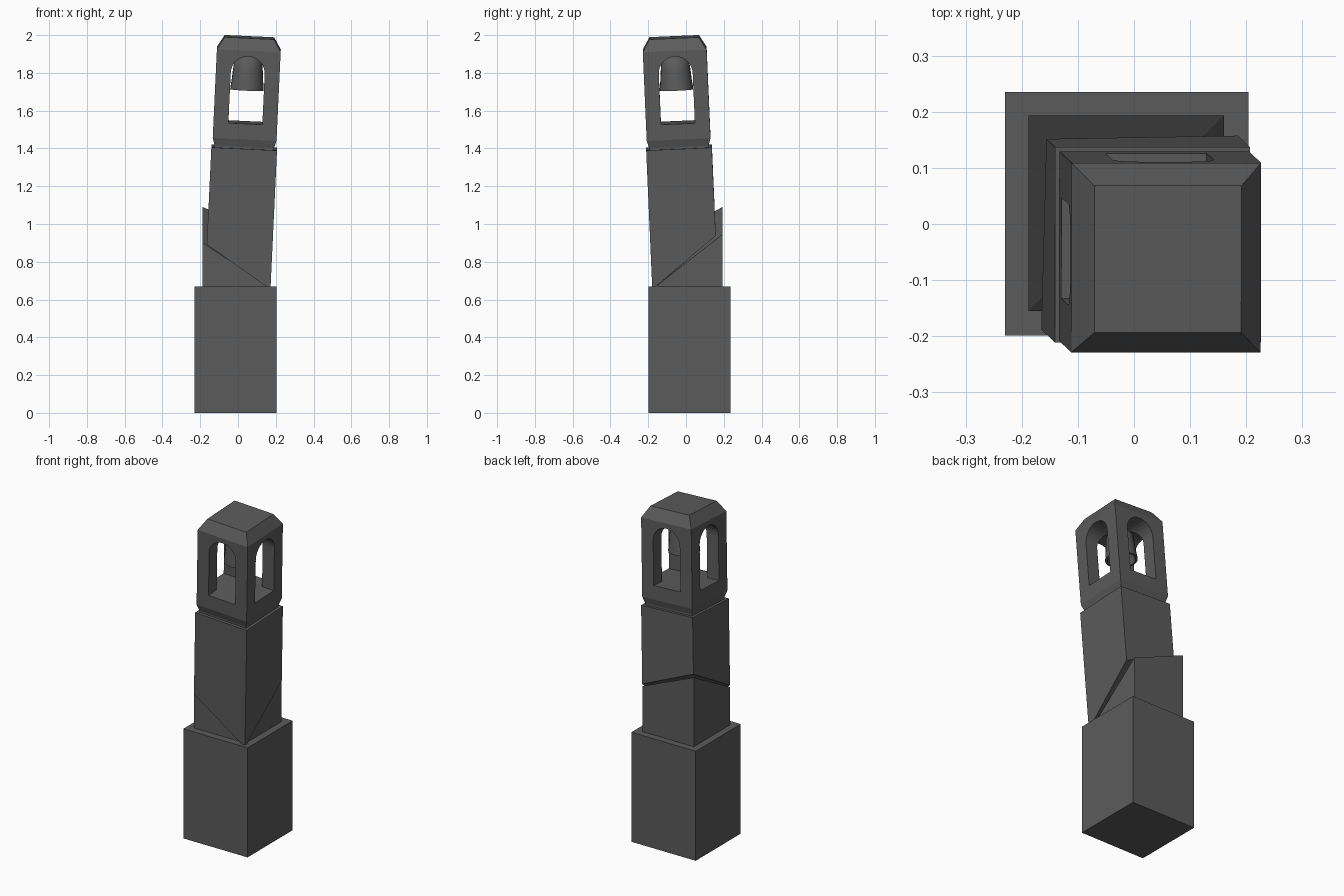
import bpy, bmesh, math
from mathutils import Matrix, Vector

if "Cube" in bpy.data.objects:
    bpy.data.objects.remove(bpy.data.objects["Cube"])

stone = bpy.data.materials.new("dark_grey_stone")
stone.diffuse_color = (0.105, 0.105, 0.105, 1)
stone.use_nodes = True
stone.node_tree.nodes["Principled BSDF"].inputs["Base Color"].default_value = stone.diffuse_color

# Leaning frame of the broken upper tower (origin at the top of its shaft)
axis_z = Vector((0.047, -0.044, 1)).normalized()
axis_y = axis_z.cross(Vector((1, 0, -0.047))).normalized()
axis_x = axis_y.cross(axis_z)
LEAN = Matrix((axis_x, axis_y, axis_z)).transposed().to_4x4()
LEAN.translation = (0.033, -0.037, 1.405)


def finish(name, bm, matrix=Matrix()):
    bmesh.ops.recalc_face_normals(bm, faces=bm.faces)
    mesh = bpy.data.meshes.new(name)
    bm.to_mesh(mesh)
    bm.free()
    ob = bpy.data.objects.new(name, mesh)
    ob.matrix_world = matrix
    mesh.materials.append(stone)
    bpy.context.collection.objects.link(ob)
    return ob


def stack(name, rings, matrix=Matrix(), centre=(0, 0)):
    """Square tower from (half width, heights) rings; corners FL, FR, BR, BL."""
    bm = bmesh.new()
    loops = []
    for half, heights in rings:
        if not isinstance(heights, tuple):
            heights = (heights,) * 4
        signs = ((-1, -1), (1, -1), (1, 1), (-1, 1))
        loops.append([bm.verts.new((centre[0] + sx * half, centre[1] + sy * half, h))
                      for (sx, sy), h in zip(signs, heights)])
    for a, b in zip(loops, loops[1:]):
        for i in range(4):
            j = (i + 1) % 4
            bm.faces.new((a[i], a[j], b[j], b[i]))
    bm.faces.new(loops[0])
    # split end cap of the top along its front-left to back-right ridge
    t = loops[-1]
    bm.faces.new(t) if not isinstance(rings[-1][1], tuple) else [
        bm.faces.new((t[0], t[1], t[2])), bm.faces.new((t[0], t[2], t[3]))]
    return finish(name, bm, matrix)


def arch_cutter(name, turn):
    """Round-headed tunnel running right through the belfry."""
    w, sill, spring = 0.09, 0.133, 0.40
    pts = [(-w, sill), (w, sill)]
    pts += [(w * math.cos(math.pi * i / 16), spring + w * math.sin(math.pi * i / 16))
            for i in range(17)]
    bm = bmesh.new()
    face = bm.faces.new([bm.verts.new((x, -0.4, z)) for x, z in pts])
    ext = bmesh.ops.extrude_face_region(bm, geom=[face])
    bmesh.ops.translate(bm, vec=(0, 0.8, 0),
                        verts=[v for v in ext["geom"] if isinstance(v, bmesh.types.BMVert)])
    ob = finish(name, bm, LEAN @ Matrix.Rotation(turn, 4, 'Z'))
    ob.hide_render = True
    return ob


# Upright base and the broken stub above it
stack("tower_base", [(0.217, 0), (0.217, 0.668)], centre=(-0.013, 0.018))
stack("broken_stub", [(0.174, 0.66), (0.174, (0.90, 0.672, 0.945, 1.09))],
      centre=(-0.014, 0.019))

# Leaning shaft with a slanted broken underside
stack("leaning_shaft", [(0.174, (-0.515, -0.737, -0.468, -0.335)), (0.174, 0)], LEAN)

# Belfry with chamfered foot and roof, pierced by two crossing arches
belfry = stack("belfry", [(0.157, -0.002), (0.157, 0.01), (0.169, 0.05),
                          (0.169, 0.52), (0.131, 0.585)], LEAN)
bpy.context.view_layer.objects.active = belfry
bpy.context.view_layer.update()
for n, turn in enumerate((0, math.pi / 2)):
    cutter = arch_cutter("arch_cutter_%d" % n, turn)
    mod = belfry.modifiers.new("arch", 'BOOLEAN')
    mod.operation = 'DIFFERENCE'
    mod.solver = 'EXACT'
    mod.object = cutter
    bpy.context.view_layer.update()
    bpy.ops.object.modifier_apply(modifier=mod.name)
    bpy.data.objects.remove(cutter)

# Hollow bell hanging from the vault
profile = [(0.0, 0.44), (0.05, 0.43), (0.066, 0.38), (0.077, 0.305), (0.089, 0.305),
           (0.088, 0.32), (0.083, 0.36), (0.079, 0.41), (0.074, 0.45), (0.058, 0.475),
           (0.03, 0.495), (0.0, 0.497)]
bm = bmesh.new()
verts = [bm.verts.new((r, 0, z)) for r, z in profile]
edges = [bm.edges.new(p) for p in zip(verts, verts[1:])]
bmesh.ops.spin(bm, geom=verts + edges, cent=(0, 0, 0), axis=(0, 0, 1),
               angle=2 * math.pi, steps=24)
bmesh.ops.remove_doubles(bm, verts=bm.verts, dist=0.0005)
bell = finish("bell", bm, LEAN)
bpy.ops.object.select_all(action='DESELECT')
bell.select_set(True)
bpy.context.view_layer.objects.active = bell
bpy.ops.object.shade_smooth_by_angle(angle=math.radians(35))
